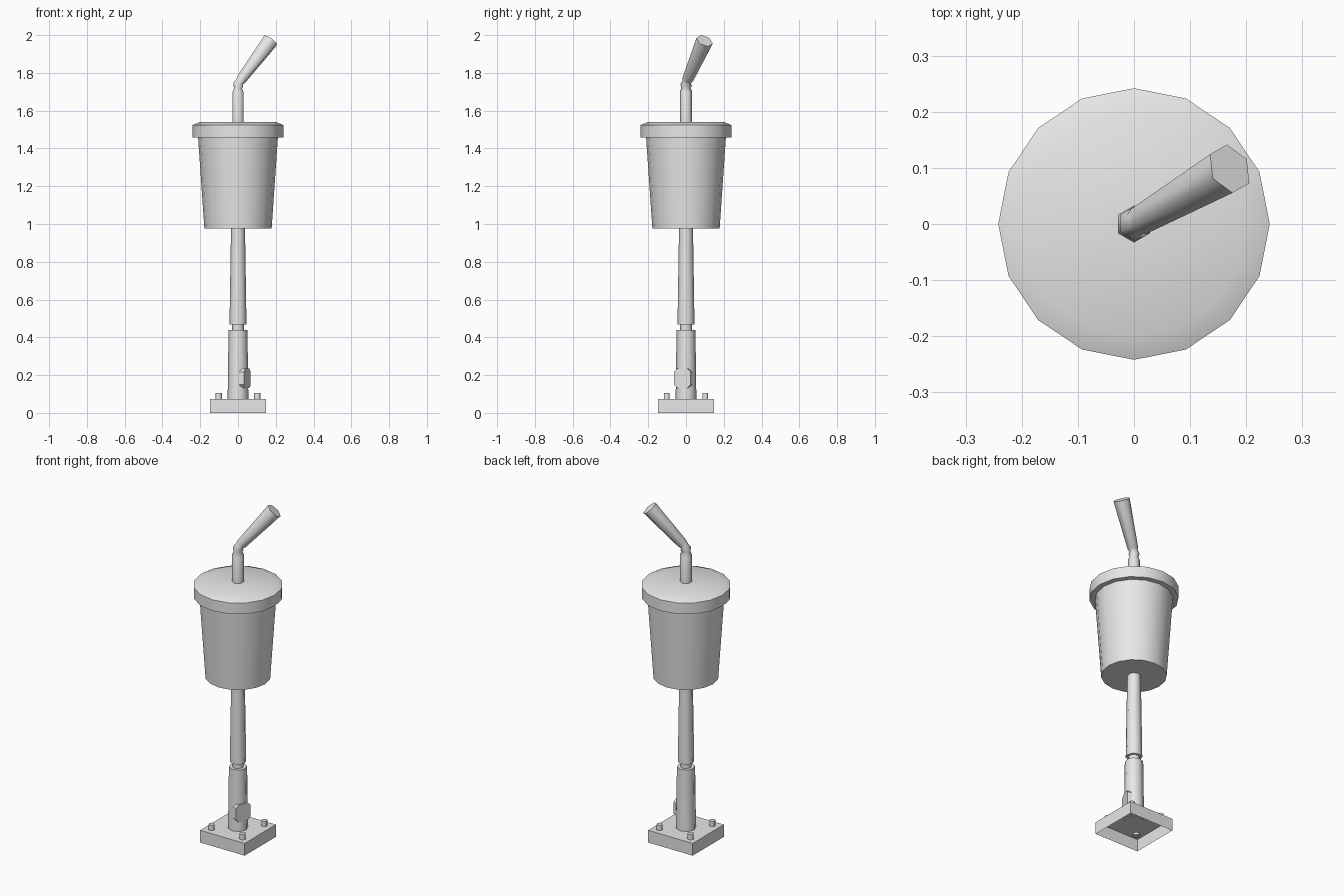
import bpy
import bmesh
from math import sin, cos, pi, radians
from mathutils import Vector, Matrix

cube = bpy.data.objects.get("Cube")
if cube:
    bpy.data.objects.remove(cube, do_unlink=True)

grey = bpy.data.materials.new("plain grey")
grey.use_nodes = True
colour = (0.8, 0.8, 0.8, 1)
grey.diffuse_color = colour
grey.node_tree.nodes["Principled BSDF"].inputs["Base Color"].default_value = colour


def finish(name, bm, smooth=None):
    """Turn a bmesh into a named object, optionally smooth below an angle."""
    mesh = bpy.data.meshes.new(name)
    bm.to_mesh(mesh)
    bm.free()
    mesh.materials.append(grey)
    obj = bpy.data.objects.new(name, mesh)
    bpy.context.collection.objects.link(obj)
    if smooth:
        bpy.ops.object.select_all(action='DESELECT')
        obj.select_set(True)
        bpy.context.view_layer.objects.active = obj
        bpy.ops.object.shade_smooth_by_angle(angle=radians(smooth))
    return obj


def tube(name, sides, rings, smooth, heading=0, at=(0, 0)):
    """Loft polygon rings (offset along heading, height, tilt, radius), capped."""
    bm = bmesh.new()
    turn = Matrix.Rotation(radians(heading), 3, 'Z')
    loops = []
    for offset, z, tilt, r in rings:
        lean = Matrix.Rotation(radians(tilt), 3, 'Y')
        centre = Vector((offset, 0, z))
        loop = []
        for i in range(sides):
            a = 2 * pi * i / sides
            p = turn @ (centre + lean @ Vector((r * cos(a), r * sin(a), 0)))
            loop.append(bm.verts.new(p + Vector((*at, 0))))
        loops.append(loop)
    for low, high in zip(loops, loops[1:]):
        for i in range(sides):
            j = (i + 1) % sides
            bm.faces.new((low[i], low[j], high[j], high[i]))
    bm.faces.new(loops[0][::-1])
    bm.faces.new(loops[-1])
    return finish(name, bm, smooth)


def upright(name, sides, profile, smooth, **kw):
    return tube(name, sides, [(0, z, 0, r) for r, z in profile], smooth, **kw)


# Base plate: a square box left open underneath
BASE_TOP = 0.073
bm = bmesh.new()
bmesh.ops.create_cube(bm, size=1)
bmesh.ops.scale(bm, vec=(0.294, 0.294, BASE_TOP), verts=bm.verts)
bmesh.ops.translate(bm, vec=(0, 0, BASE_TOP / 2), verts=bm.verts)
bmesh.ops.delete(bm, geom=[f for f in bm.faces if f.normal.z < -0.5],
                 context='FACES_ONLY')
finish("base_plate", bm)

# Bolts on the four corners
for side, x in (("left", 0.102), ("right", -0.102)):
    for end, y in (("front", -0.102), ("back", 0.102)):
        upright(f"bolt_{end}_{side}", 6, [(0.018, 0.06), (0.018, 0.105)], 65, at=(x, y))

# Pole in two tapering sections joined by a narrow neck
upright("lower_pole", 8, [(0.055, 0.07), (0.05, 0.438)], 50)
upright("pole_neck", 8, [(0.031, 0.43), (0.031, 0.475)], 50)
upright("upper_pole", 8, [(0.045, 0.468), (0.037, 0.98)], 50)

# Access hatch: a plate with cut corners set against one pole face
HALF_W, HALF_H, CUT, DEPTH = 0.047, 0.052, 0.018, 0.026
bm = bmesh.new()
outline = []
for sy, sz in ((1, 1), (-1, 1), (-1, -1), (1, -1)):
    pair = [(sy * HALF_W, sz * (HALF_H - CUT)), (sy * (HALF_W - CUT), sz * HALF_H)]
    outline += pair if sy * sz > 0 else pair[::-1]
face = bm.faces.new([bm.verts.new((0.027, y, z)) for y, z in outline])
new = bmesh.ops.extrude_face_region(bm, geom=[face])["geom"]
bmesh.ops.translate(bm, vec=(DEPTH, 0, 0),
                    verts=[v for v in new if isinstance(v, bmesh.types.BMVert)])
bmesh.ops.recalc_face_normals(bm, faces=bm.faces)
hatch = finish("access_hatch", bm)
hatch.rotation_euler.z = radians(-22.5)
hatch.location.z = 0.183

# Cup and lid
upright("cup", 16, [(0.178, 0.975), (0.212, 1.47)], 30)
upright("lid", 16, [(0.242, 1.457), (0.242, 1.523), (0.2, 1.541)], 24)

# Bent straw with a pinched elbow, widening to its tip
straw_rings = [
    (0, 1.53, 0, 0.033), (0, 1.70, 0, 0.033), (0, 1.72, 0, 0.024),
    (0.001, 1.735, 20, 0.031), (0.008, 1.752, 41, 0.024),
    (0.02, 1.766, 41, 0.03), (0.197, 1.97, 41, 0.046),
]
tube("straw", 6, straw_rings, 65, heading=30)
